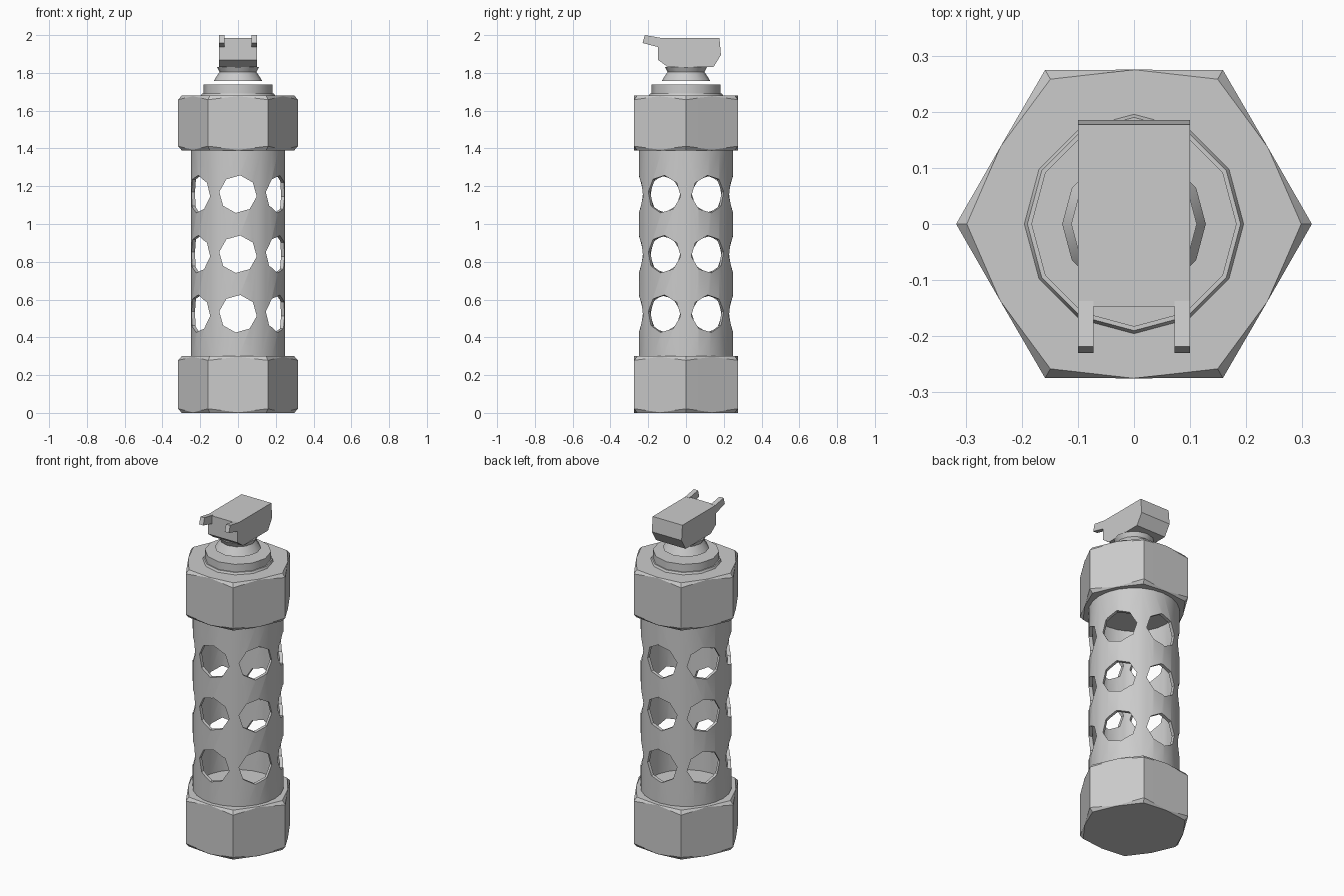
import bpy, bmesh, math
from math import pi, sin, cos

if "Cube" in bpy.data.objects:
    bpy.data.objects.remove(bpy.data.objects["Cube"])


def make(name, bm, smooth=None):
    bmesh.ops.recalc_face_normals(bm, faces=bm.faces)
    me = bpy.data.meshes.new(name)
    bm.to_mesh(me)
    bm.free()
    ob = bpy.data.objects.new(name, me)
    bpy.context.collection.objects.link(ob)
    bpy.ops.object.select_all(action='DESELECT')
    ob.select_set(True)
    bpy.context.view_layer.objects.active = ob
    if smooth:
        bpy.ops.object.shade_smooth_by_angle(angle=math.radians(smooth))
    return ob


def loft(bm, rings, caps=True, closed=False):
    rows = [[bm.verts.new(p) for p in r] for r in rings]
    n = len(rows[0])
    pairs = list(zip(rows, rows[1:]))
    if closed:
        pairs.append((rows[-1], rows[0]))
    for a, b in pairs:
        for i in range(n):
            j = (i + 1) % n
            bm.faces.new((a[i], a[j], b[j], b[i]))
    if caps and not closed:
        bm.faces.new(rows[0][::-1])
        bm.faces.new(rows[-1])


def ring(r, z, n):
    return [(r * cos(2 * pi * i / n), r * sin(2 * pi * i / n), z) for i in range(n)]


def lathe(name, profile, n, closed=False, smooth=35):
    bm = bmesh.new()
    loft(bm, [ring(r, z, n) for r, z in profile], closed=closed)
    return make(name, bm, smooth)


def hex_nut(name, z0, z1):
    # Even points are corners, odd points are middles of the flats
    def hex_ring(corner, z_corner, z_mid):
        pts = []
        for i in range(12):
            r, z = (corner, z_corner) if i % 2 == 0 else (0.275, z_mid)
            pts.append((r * cos(i * pi / 6), r * sin(i * pi / 6), z))
        return pts
    bm = bmesh.new()
    loft(bm, [hex_ring(0.298, z0, z0),
              hex_ring(0.317, z0 + 0.022, z0 + 0.003),
              hex_ring(0.317, z1 - 0.022, z1 - 0.003),
              hex_ring(0.298, z1, z1)])
    return make(name, bm, 25)


def extrude_x(name, profile, x0, x1):
    bm = bmesh.new()
    loft(bm, [[(x, y, z) for y, z in profile] for x in (x0, x1)])
    return make(name, bm)


# End nuts
hex_nut("bottom_nut", 0.0, 0.3)
hex_nut("top_nut", 1.39, 1.68)

# Perforated tube: three rows of six holes, drilled straight through
tube = lathe("perforated_tube",
             [(0.25, 0.29), (0.25, 1.4), (0.23, 1.4), (0.23, 0.29)], 24, closed=True)
for z in (0.525, 0.84, 1.158):
    for k in range(3):
        bm = bmesh.new()
        a = math.radians(30 + 60 * k)
        rows = []
        for s in (-0.4, 0.4):
            rows.append([(s * cos(a) - 0.1 * cos(t) * sin(a),
                          s * sin(a) + 0.1 * cos(t) * cos(a),
                          z + 0.1 * sin(t))
                         for t in (i * pi / 4 + 0.12 for i in range(8))])
        loft(bm, rows)
        cutter = make("hole_cutter", bm)
        cutter.hide_render = True
        mod = tube.modifiers.new("hole", 'BOOLEAN')
        mod.operation = 'DIFFERENCE'
        mod.solver = 'EXACT'
        mod.object = cutter
        bpy.context.view_layer.objects.active = tube
        bpy.ops.object.modifier_apply(modifier=mod.name)
        bpy.data.objects.remove(cutter)
bpy.ops.object.select_all(action='DESELECT')
tube.select_set(True)
bpy.context.view_layer.objects.active = tube
bpy.ops.object.shade_smooth_by_angle(angle=math.radians(35))

# Stepped collar on the top nut, and the flared neck above it
lathe("collar", [(0.2, 1.67), (0.19, 1.692), (0.183, 1.692), (0.183, 1.738)], 12)
lathe("neck", [(0.128, 1.758), (0.122, 1.768), (0.098, 1.805), (0.112, 1.832)], 12)

# Fuse head with two prongs at the front
extrude_x("fuse_head", [(-0.147, 1.868), (-0.095, 1.83), (0.145, 1.83),
                        (0.185, 1.895), (0.177, 1.985), (-0.147, 1.985)], -0.1, 0.1)
for side, x0, x1 in (("left", -0.1, -0.072), ("right", 0.072, 0.1)):
    extrude_x(side + "_prong", [(-0.23, 1.958), (-0.14, 1.935),
                                (-0.137, 1.986), (-0.218, 2.0)], x0, x1)
